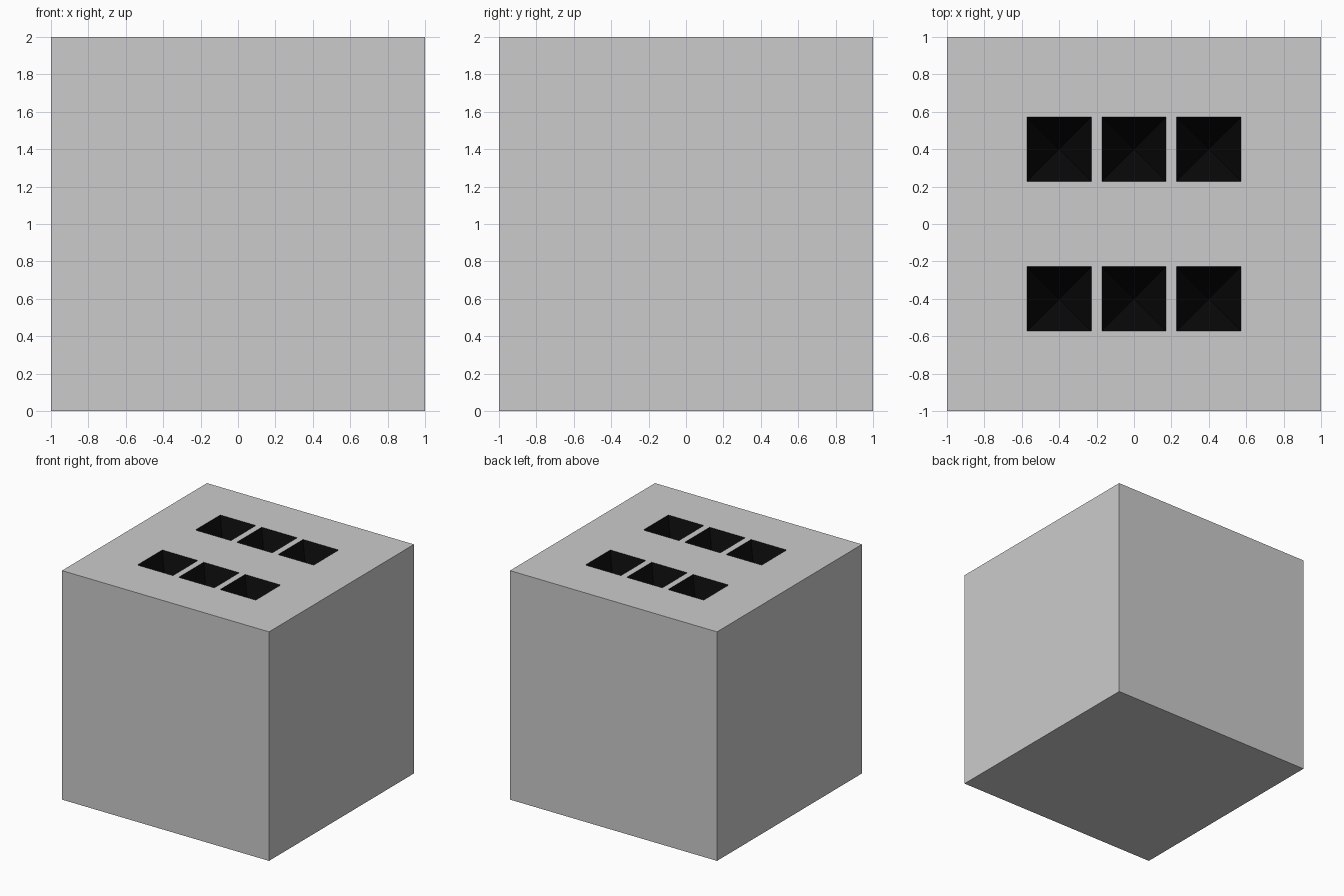
import bpy, bmesh
from mathutils import Matrix

if "Cube" in bpy.data.objects:
    bpy.data.objects.remove(bpy.data.objects["Cube"])

PIT_DEPTH = 0.45

bm = bmesh.new()

# top face as a 5 x 5 grid
bmesh.ops.create_grid(bm, x_segments=5, y_segments=5, size=1,
                      matrix=Matrix.Translation((0, 0, 2)))

# block sides and bottom from the outer edge
rim = [e for e in bm.edges if e.is_boundary]
ext = bmesh.ops.extrude_edge_only(bm, edges=rim)["geom"]
low = [v for v in ext if isinstance(v, bmesh.types.BMVert)]
bmesh.ops.translate(bm, verts=low, vec=(0, 0, -2))
low_edges = [e for e in bm.edges if all(v.co.z < 0.01 for v in e.verts)]
bmesh.ops.contextual_create(bm, geom=low_edges)
bmesh.ops.recalc_face_normals(bm, faces=bm.faces[:])

# six square pits in two rows of three, tapering to a point
pits = []
for f in bm.faces:
    c = f.calc_center_median()
    if c.z > 1.99 and abs(c.x) < 0.5 and 0.3 < abs(c.y) < 0.5:
        pits.append(f)
bmesh.ops.inset_individual(bm, faces=pits, thickness=0.04)
poked = bmesh.ops.poke(bm, faces=pits)
bmesh.ops.translate(bm, verts=poked["verts"], vec=(0, 0, -PIT_DEPTH))
for f in poked["faces"]:
    f.material_index = 1

mesh = bpy.data.meshes.new("block")
bm.to_mesh(mesh)
bm.free()
block = bpy.data.objects.new("block", mesh)
bpy.context.collection.objects.link(block)

# plain grey body, black pits
for name, col in (("grey", (0.8, 0.8, 0.8, 1)), ("black", (0.003, 0.003, 0.003, 1))):
    m = bpy.data.materials.new(name)
    m.diffuse_color = col
    m.use_nodes = True
    m.node_tree.nodes["Principled BSDF"].inputs["Base Color"].default_value = m.diffuse_color
    mesh.materials.append(m)
